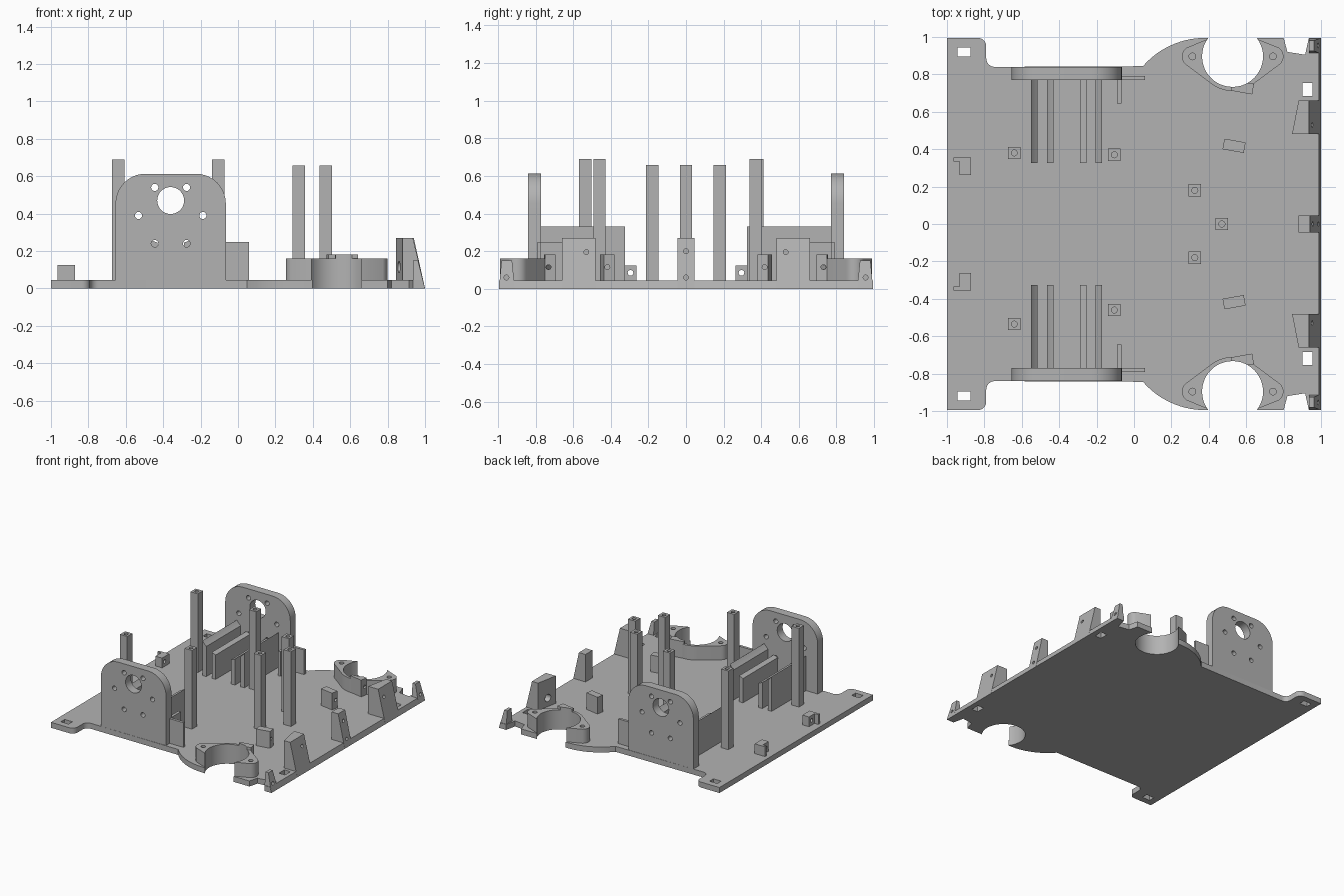
import bpy, bmesh
from math import sin, cos, pi, radians, sqrt
from mathutils.geometry import convex_hull_2d

cube = bpy.data.objects.get("Cube")
if cube:
    bpy.data.objects.remove(cube, do_unlink=True)

grey = bpy.data.materials.new("light_grey_plastic")
grey.use_nodes = True
COLOUR = (0.45, 0.45, 0.45, 1)
grey.diffuse_color = COLOUR
grey.node_tree.nodes["Principled BSDF"].inputs["Base Color"].default_value = COLOUR

BASE = 0.045
EDGE = 0.995
parts = []


def arc(cx, cy, r, start, end, n=10):
    angles = [radians(start + (end - start) * i / n) for i in range(n + 1)]
    return [(cx + r * cos(a), cy + r * sin(a)) for a in angles]


def circle(cx, cy, r, n=32):
    return arc(cx, cy, r, 0, 360, n)[:-1]


def rect(x0, x1, y0, y1):
    return [(x0, y0), (x1, y0), (x1, y1), (x0, y1)]


def flip(pts, s):
    return [(x, s * y) for x, y in pts]


def turned(cx, cy, w, d, angle):
    """Rectangle rotated about its centre."""
    c, s = cos(radians(angle)), sin(radians(angle))
    return [(cx + x * c - y * s, cy + x * s + y * c)
            for x, y in rect(-w / 2, w / 2, -d / 2, d / 2)]


def prism(name, pts, a, b, axis="z", keep=True):
    """Extrude an outline from a to b along an axis."""
    place = {"z": lambda u, v, w: (u, v, w),
             "y": lambda u, v, w: (u, w, v),
             "x": lambda u, v, w: (w, u, v)}[axis]
    bm = bmesh.new()
    low = [bm.verts.new(place(u, v, a)) for u, v in pts]
    high = [bm.verts.new(place(u, v, b)) for u, v in pts]
    bm.faces.new(low)
    bm.faces.new(high)
    for i in range(len(pts)):
        j = (i + 1) % len(pts)
        bm.faces.new((low[i], low[j], high[j], high[i]))
    bmesh.ops.recalc_face_normals(bm, faces=bm.faces)
    mesh = bpy.data.meshes.new(name)
    bm.to_mesh(mesh)
    bm.free()
    mesh.materials.append(grey)
    obj = bpy.data.objects.new(name, mesh)
    bpy.context.collection.objects.link(obj)
    if keep:
        parts.append(obj)
    return obj


def cut(obj, *holes):
    """Subtract prisms given as (outline, from, to, axis)."""
    for hole in holes:
        tool = prism("cutter", *hole, keep=False)
        tool.hide_render = True
        mod = obj.modifiers.new("cut", "BOOLEAN")
        mod.operation = "DIFFERENCE"
        mod.solver = "EXACT"
        mod.object = tool
        graph = bpy.context.evaluated_depsgraph_get()
        mesh = bpy.data.meshes.new_from_object(obj.evaluated_get(graph))
        obj.modifiers.clear()
        obj.data = mesh
        bpy.data.objects.remove(tool, do_unlink=True)


def slope_outer(obj, top_x):
    """Lean the outer right side inward at the top."""
    top = max(v.co.z for v in obj.data.vertices)
    for v in obj.data.vertices:
        if v.co.x > 0.99 and v.co.z > top - 0.001:
            v.co.x = top_x


# Base plate with corner tabs, notches and through holes
half = [(-1, EDGE)] + arc(-0.835, 0.95, 0.045, 90, 0, 6)
half += arc(-0.745, 0.885, 0.045, 180, 270, 6)
half += arc(0.38, 0.555, 0.44, 139, 90, 14)
half += [(0.8, EDGE), (0.82, 0.92), (0.915, 0.905), (0.935, EDGE), (1, EDGE)]
base = prism("base_plate", half + flip(half[::-1], -1), 0, BASE)
slope_outer(base, 0.988)
RING = (0.527, 0.896)
for s in (1, -1):
    bore = (flip(circle(*RING, 0.163, 48), s), -0.1, 0.4, "z")
    cut(base, bore,
        (flip(rect(-0.945, -0.875, 0.895, 0.945), s), -0.1, 0.4, "z"),
        (flip(rect(0.9, 0.955, 0.685, 0.755), s), -0.1, 0.4, "z"))

    # Ring flange with two screw ears
    cloud = circle(*RING, 0.185, 64)
    for x in (0.312, 0.743):
        cloud += circle(x, RING[1], 0.056)
    hull = [cloud[i] for i in convex_hull_2d(cloud)]
    hull = [(x, min(y, EDGE)) for x, y in hull]
    flange = prism("ring_flange", flip(hull, s), 0.01, 0.16)
    cut(flange, bore, *[(flip(circle(x, RING[1], 0.018, 16), s), 0.06, 0.4, "z")
                        for x in (0.312, 0.743)])

    # Motor mounting plate
    outline = [(-0.655, 0), (-0.065, 0)]
    outline += arc(-0.225, 0.453, 0.16, 0, 90) + arc(-0.495, 0.453, 0.16, 90, 180)
    plate = prism("motor_plate", outline, s * 0.77, s * 0.84, "y")
    holes = [(-0.36, 0.47, 0.072)]
    for dx, z in ((0.085, 0.54), (0.172, 0.39), (0.085, 0.24)):
        holes += [(-0.36 + k * dx, z, 0.019) for k in (-1, 1)]
    cut(plate, *[(circle(*h), s * 0.7, s * 0.9, "y") for h in holes])

    # Cradle rails whose tops follow the motor body
    for side in (-1, 1):
        for inner, outer in ((0.155, 0.19), (0.07, 0.105)):
            xs = [inner + (outer - inner) * i / 3 for i in range(4)]
            top = [(-0.36 + side * x, 0.47 - sqrt(0.236 ** 2 - x * x)) for x in xs]
            foot = [(top[-1][0], 0.03), (top[0][0], 0.03)]
            prism("cradle_rail", top + foot, s * 0.325, s * 0.775, "y")

    # Thin angle bracket beside the motor plate
    prism("bracket_wall", flip(rect(-0.07, 0.06, 0.77, 0.792), s), 0.03, 0.247)
    prism("bracket_rib", flip(rect(-0.09, -0.067, 0.645, 0.78), s), 0.03, 0.247)

    # Small L-shaped clip
    clip = [(-0.932, 0.262), (-0.872, 0.262), (-0.872, 0.355),
            (-0.965, 0.355), (-0.965, 0.335), (-0.932, 0.335)]
    clip_obj = prism("edge_clip", flip(clip, s), 0.03, 0.125)
    cut(clip_obj, (circle(s * 0.295, 0.085, 0.015, 16), -1.1, -0.8, "x"))

    # Angled sensor blocks
    for x, y in ((0.535, 0.418), (0.58, 0.731)):
        block = prism("sensor_block", flip(turned(x, y, 0.115, 0.057, -10), s), 0.03, 0.182)
        cut(block, bore, (circle(s * y, 0.115, 0.013, 16), x, x + 0.1, "x"))

    # Large edge wedge with a skewed rear face
    wedge = prism("large_wedge", flip([(0.845, 0.48), (1, 0.48), (1, 0.66), (0.88, 0.66)], s), 0, 0.27)
    slope_outer(wedge, 0.935)
    cut(wedge, (circle(s * 0.53, 0.195, 0.013, 16), 0.9, 1.1, "x"),
        (circle(s * 0.56, 0.115, 0.03, 20), 0.8, 0.9, "x"))

    # Corner post
    post = prism("corner_post", flip([(0.935, 0.91), (1, 0.91), (1, EDGE), (0.935, EDGE)], s), 0, 0.15)
    slope_outer(post, 0.962)
    for v in post.data.vertices:
        if v.co.z > 0.1:
            v.co.y = s * (0.953 + (0.028 if abs(v.co.y) > 0.95 else -0.028))
    cut(post, (circle(s * 0.955, 0.06, 0.013, 16), 0.95, 1.1, "x"))

# Centre edge wedge
wedge = prism("centre_wedge", rect(0.88, 1, -0.045, 0.045), 0, 0.27)
slope_outer(wedge, 0.94)
cut(wedge, *[(circle(0, z, 0.013, 16), 0.9, 1.1, "x") for z in (0.2, 0.06)])

# Square standoff posts with screw holes
tall = [(-0.64, 0.38), (-0.105, 0.37), (-0.64, -0.535), (-0.105, -0.46)]
short = [(0.325, 0.18), (0.325, -0.18), (0.47, 0)]
for x, y in tall + short:
    height = 0.69 if (x, y) in tall else 0.657
    post = prism("standoff_post", turned(x, y, 0.066, 0.066, 0), 0.03, height)
    cut(post, (circle(x, y, 0.016, 16), height - 0.12, 0.8, "z"))

# Smooth the curves and keep the edges sharp
bpy.ops.object.select_all(action="DESELECT")
for obj in parts:
    obj.select_set(True)
bpy.context.view_layer.objects.active = base
bpy.ops.object.shade_smooth_by_angle(angle=radians(30))
